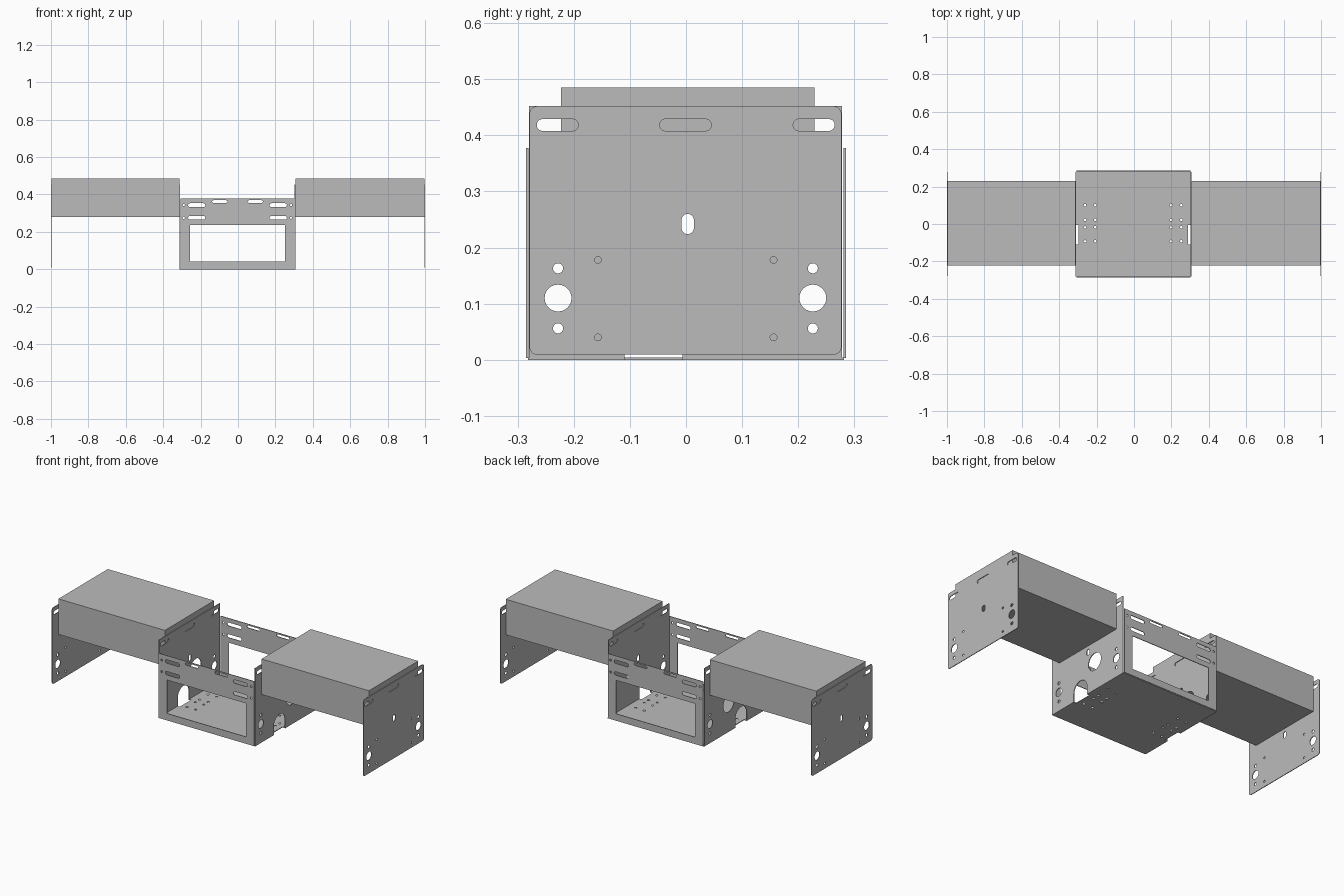
import bpy
import math
from mathutils import Matrix

cube = bpy.data.objects.get("Cube")
if cube:
    bpy.data.objects.remove(cube, do_unlink=True)

grey = bpy.data.materials.new("sheet_grey")
grey.use_nodes = True
GREY = (0.5, 0.5, 0.5, 1)
grey.diffuse_color = GREY
grey.node_tree.nodes["Principled BSDF"].inputs["Base Color"].default_value = GREY

THICK = 0.004
SIDE = Matrix(((0, 0, 1, 0), (1, 0, 0, 0), (0, 1, 0, 0), (0, 0, 0, 1)))
FRONT = Matrix.Rotation(math.pi / 2, 4, 'X')
FLAT = Matrix.Identity(4)


def arc(cx, cy, r, start, end, n):
    angles = [math.radians(start + (end - start) * i / n) for i in range(n + 1)]
    return [(cx + r * math.cos(t), cy + r * math.sin(t)) for t in angles]


def rounded(x0, x1, y0, y1, r=0.0, n=8):
    """Rectangle outline with rounded corners; a full radius makes a slot."""
    if r == 0:
        return [(x0, y0), (x1, y0), (x1, y1), (x0, y1)]
    return (arc(x1 - r, y0 + r, r, -90, 0, n) + arc(x1 - r, y1 - r, r, 0, 90, n)
            + arc(x0 + r, y1 - r, r, 90, 180, n) + arc(x0 + r, y0 + r, r, 180, 270, n))


def slot(x0, x1, y0, y1):
    return rounded(x0, x1, y0, y1, min(x1 - x0, y1 - y0) * 0.499)


def hole(x, y, r):
    return arc(x, y, r, 0, 345, 23)


def plate(name, outline, holes, orient, location):
    """Flat sheet with openings, placed in the wanted plane."""
    curve = bpy.data.curves.new(name, 'CURVE')
    curve.dimensions = '2D'
    curve.fill_mode = 'BOTH'
    curve.extrude = THICK / 2
    for loop in [outline] + holes:
        spline = curve.splines.new('POLY')
        spline.points.add(len(loop) - 1)
        for point, (x, y) in zip(spline.points, loop):
            point.co = (x, y, 0, 1)
        spline.use_cyclic_u = True
    temp = bpy.data.objects.new(name + "_curve", curve)
    bpy.context.collection.objects.link(temp)
    depsgraph = bpy.context.evaluated_depsgraph_get()
    mesh = bpy.data.meshes.new_from_object(temp.evaluated_get(depsgraph))
    bpy.data.objects.remove(temp, do_unlink=True)
    mesh.transform(Matrix.Translation(location) @ orient)
    mesh.materials.clear()
    mesh.materials.append(grey)
    for face in mesh.polygons:
        face.use_smooth = False
        face.material_index = 0
    obj = bpy.data.objects.new(name, mesh)
    bpy.context.collection.objects.link(obj)
    return obj


def box(name, x0, x1, y0, y1, z0, z1):
    bpy.ops.mesh.primitive_cube_add(
        size=1, location=((x0 + x1) / 2, (y0 + y1) / 2, (z0 + z1) / 2))
    obj = bpy.context.object
    obj.name = name
    obj.scale = (x1 - x0, y1 - y0, z1 - z0)
    obj.data.materials.append(grey)


# Openings shared by all four side plates
side_holes = [slot(-0.266, -0.192, 0.408, 0.429), slot(-0.047, 0.045, 0.408, 0.429),
              slot(0.191, 0.265, 0.408, 0.429), slot(-0.008, 0.014, 0.224, 0.26)]
for y in (-0.228, 0.226):
    side_holes += [hole(y, 0.163, 0.009), hole(y, 0.11, 0.024), hole(y, 0.056, 0.009)]
screw_holes = [hole(y, z, 0.006) for y in (-0.157, 0.156) for z in (0.04, 0.178)]

# Outer end plates with rounded corners
for name, x in (("left_end_plate", 0.998), ("right_end_plate", -0.998)):
    plate(name, rounded(-0.279, 0.277, 0.009, 0.452, 0.014),
          side_holes + screw_holes, SIDE, (x, 0, 0))

# Inner side plates with an arched cutout and a cable hole
arch = arc(-0.058, 0.05, 0.052, 180, 0, 20)
inner_outline = ([(-0.28, 0), (-0.28, 0.452), (0.278, 0.452), (0.278, 0), (-0.006, 0)]
                 + arch[::-1] + [(-0.11, 0)])
for name, x in (("left_inner_plate", 0.305), ("right_inner_plate", -0.311)):
    plate(name, inner_outline, side_holes + [hole(0.055, 0.165, 0.05)], SIDE, (x, 0, 0))

# Front and back panels with window, slots and screw holes
panel_holes = [rounded(-0.256, 0.25, 0.042, 0.236)]
panel_holes += [slot(-0.139, -0.057, 0.355, 0.369), slot(0.051, 0.133, 0.355, 0.369)]
for z in (0.275, 0.343):
    panel_holes += [slot(-0.267, -0.175, z - 0.01, z + 0.01),
                    slot(0.169, 0.261, z - 0.01, z + 0.01),
                    hole(-0.29, z, 0.006), hole(0.284, z, 0.006)]
for name, y in (("front_panel", -0.283), ("back_panel", 0.283)):
    plate(name, rounded(-0.308, 0.302, 0.003, 0.377), panel_holes, FRONT, (0, y, 0))

# Floor with side notches and mounting holes
floor_outline = [(-0.311, -0.282), (0.305, -0.282), (0.305, -0.11), (0.289, -0.11),
                 (0.289, -0.006), (0.305, -0.006), (0.305, 0.282), (-0.311, 0.282),
                 (-0.311, -0.006), (-0.296, -0.006), (-0.296, -0.11), (-0.311, -0.11)]
floor_holes = [hole(x, y, 0.007) for x in (-0.262, -0.207, 0.198, 0.253)
               for y in (-0.093, -0.018, 0.022, 0.1)]
plate("floor", floor_outline, floor_holes, FLAT, (0, 0, THICK / 2))

# Block held between each pair of side plates
box("left_block", 0.307, 0.996, -0.223, 0.229, 0.279, 0.485)
box("right_block", -0.996, -0.313, -0.223, 0.229, 0.279, 0.485)
